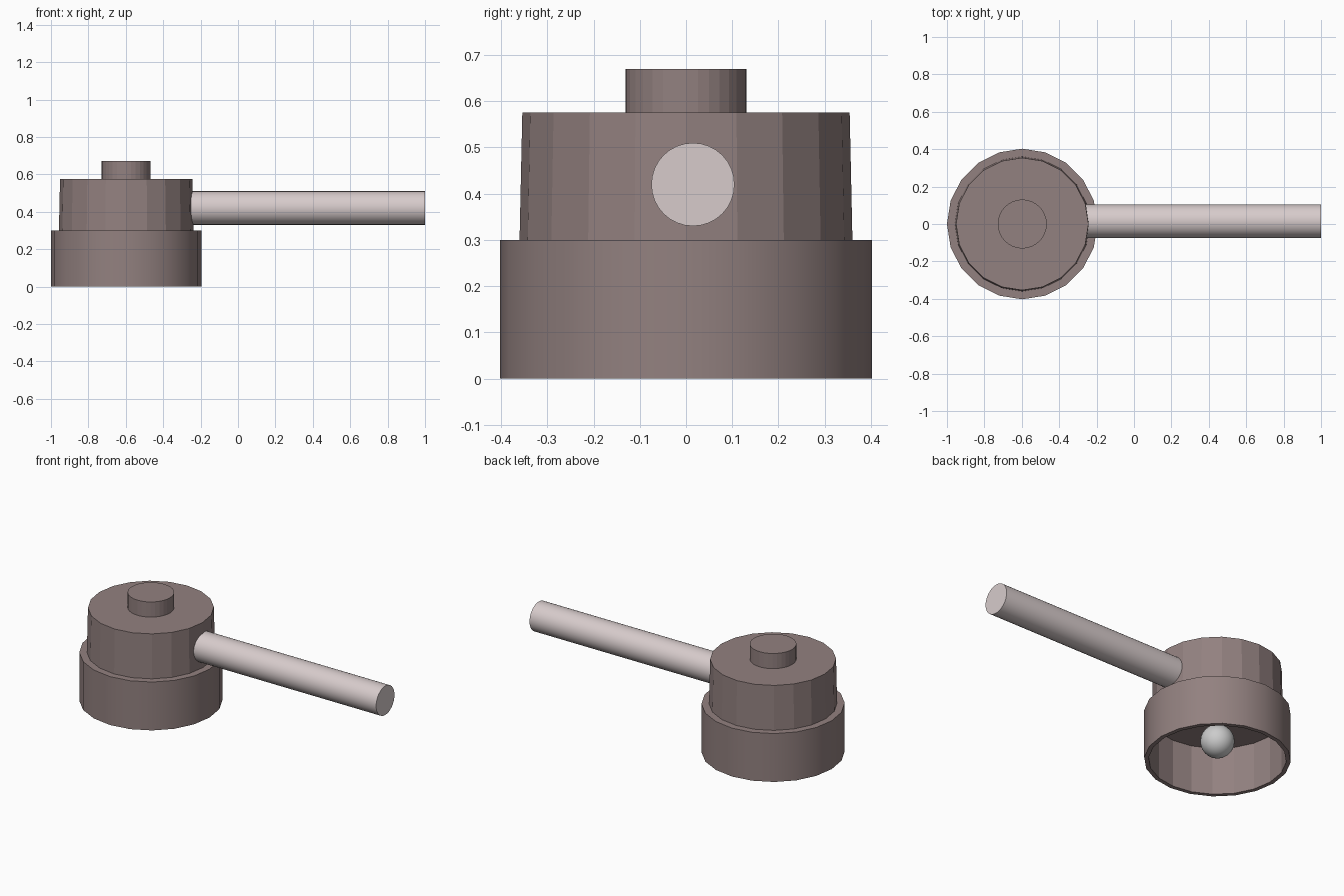
import bpy, bmesh, math
from mathutils import Matrix

if "Cube" in bpy.data.objects:
    bpy.data.objects.remove(bpy.data.objects["Cube"])

CX = -0.5975  # lamp axis


def material(name, rgb):
    m = bpy.data.materials.new(name)
    m.diffuse_color = (*rgb, 1)
    m.use_nodes = True
    m.node_tree.nodes["Principled BSDF"].inputs["Base Color"].default_value = m.diffuse_color
    return m


def revolve(name, profile, sides, mat=None, smooth_segments=()):
    """Lathe (radius, z) points around the lamp axis; radius 0 closes the end."""
    bm = bmesh.new()
    rings = []
    for r, z in profile:
        if r == 0:
            rings.append([bm.verts.new((0, 0, z))])
        else:
            rings.append([bm.verts.new((r * math.cos(2 * math.pi * i / sides),
                                        r * math.sin(2 * math.pi * i / sides), z))
                          for i in range(sides)])
    for k, (a, b) in enumerate(zip(rings, rings[1:])):
        if len(a) == 1 or len(b) == 1:
            f = bm.faces.new(a if len(b) == 1 else b)
            apex = a[0] if len(a) == 1 else b[0]
            bm.verts.remove(apex)
            continue
        for i in range(sides):
            j = (i + 1) % sides
            f = bm.faces.new((a[i], a[j], b[j], b[i]))
            f.smooth = k in smooth_segments
    bmesh.ops.recalc_face_normals(bm, faces=bm.faces)
    for e in bm.edges:
        if len(e.link_faces) == 2 and e.calc_face_angle() > math.radians(30):
            e.smooth = False
    me = bpy.data.meshes.new(name)
    bm.to_mesh(me)
    bm.free()
    ob = bpy.data.objects.new(name, me)
    ob.location.x = CX
    bpy.context.collection.objects.link(ob)
    if mat:
        me.materials.append(mat)
    return ob


brown = material("brown", (0.29, 0.22, 0.215))
pale = material("pale", (0.68, 0.60, 0.60))

# Open shade with a thin wall and a ceiling inside
revolve("shade", [(0, 0.29), (0.378, 0.29), (0.378, 0), (0.4025, 0),
                  (0.4025, 0.3), (0, 0.3)], 20, brown, smooth_segments=(3,))

# Slightly tapered housing and the cap on top
revolve("housing", [(0, 0.3), (0.36, 0.3), (0.354, 0.576), (0, 0.576)], 20, brown)
revolve("cap", [(0, 0.576), (0.131, 0.576), (0.131, 0.67), (0, 0.67)], 32, brown)

# Arm running out sideways from the housing
x0, x1 = -0.28, 1.0
bm = bmesh.new()
bmesh.ops.create_cone(bm, cap_ends=True, segments=32, radius1=0.09, radius2=0.09,
                      depth=x1 - x0, matrix=Matrix.Rotation(math.pi / 2, 4, 'Y'))
for f in bm.faces:
    f.smooth = len(f.verts) == 4
for e in bm.edges:
    e.smooth = e.calc_face_angle() < math.radians(30)
me = bpy.data.meshes.new("arm")
bm.to_mesh(me)
bm.free()
me.materials.append(pale)
arm = bpy.data.objects.new("arm", me)
arm.location = ((x0 + x1) / 2, 0.015, 0.42)
bpy.context.collection.objects.link(arm)

# Bulb with its socket neck
bpy.ops.mesh.primitive_uv_sphere_add(segments=32, ring_count=16, radius=0.094,
                                     location=(CX, 0, 0.117))
bulb = bpy.context.object
bulb.name = "bulb"
bpy.ops.object.shade_smooth()
revolve("bulb_neck", [(0, 0.19), (0.04, 0.19), (0.04, 0.29), (0, 0.29)], 16,
        smooth_segments=(1,))
